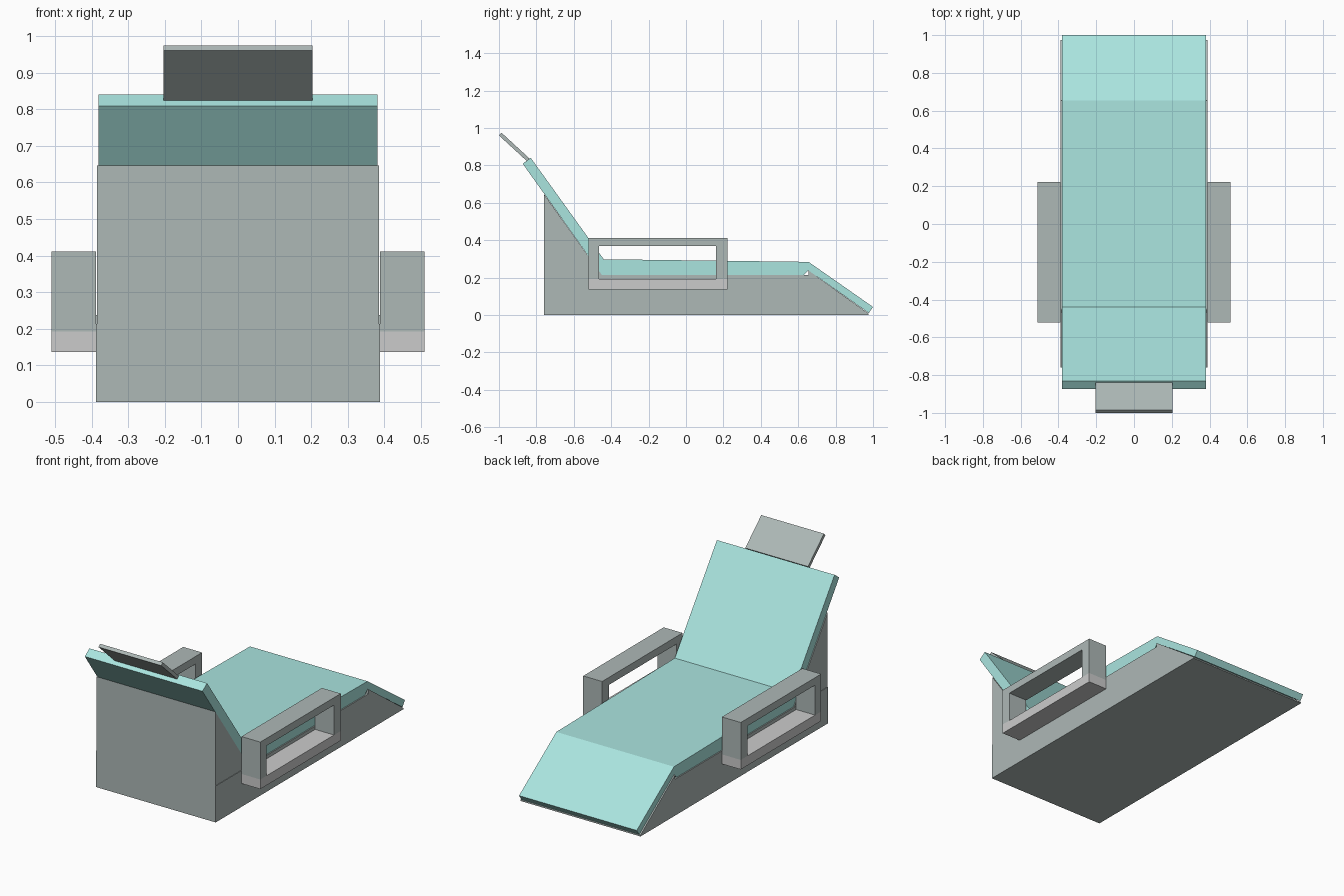
import bpy, bmesh

if "Cube" in bpy.data.objects:
    bpy.data.objects.remove(bpy.data.objects["Cube"])


def material(name, rgb):
    m = bpy.data.materials.new(name)
    m.diffuse_color = (*rgb, 1)
    m.use_nodes = True
    m.node_tree.nodes["Principled BSDF"].inputs["Base Color"].default_value = m.diffuse_color
    return m


teal = material("teal_fabric", (0.40, 0.78, 0.74))
grey = material("dark_grey", (0.42, 0.48, 0.47))


def extrude(name, profile, x0, x1, mat=None):
    """Extrude a (y, z) side profile from x0 to x1."""
    bm = bmesh.new()
    face = bm.faces.new([bm.verts.new((x0, y, z)) for y, z in profile])
    new = bmesh.ops.extrude_face_region(bm, geom=[face])["geom"]
    verts = [v for v in new if isinstance(v, bmesh.types.BMVert)]
    bmesh.ops.translate(bm, verts=verts, vec=(x1 - x0, 0, 0))
    bmesh.ops.recalc_face_normals(bm, faces=bm.faces)
    me = bpy.data.meshes.new(name)
    bm.to_mesh(me)
    bm.free()
    ob = bpy.data.objects.new(name, me)
    bpy.context.collection.objects.link(ob)
    if mat:
        me.materials.append(mat)
    return ob


def rect(y0, y1, z0, z1):
    return [(y0, z0), (y1, z0), (y1, z1), (y0, z1)]


# Base: low box, wedge behind the backrest, wedge under the leg rest
extrude("base", rect(-0.76, 0.655, 0, 0.213), -0.388, 0.388, grey)
extrude("back_support", [(-0.76, 0.213), (-0.449, 0.213), (-0.76, 0.647)],
        -0.385, 0.385, grey)
extrude("leg_support", [(0.655, 0), (0.975, 0), (0.975, 0.008), (0.655, 0.238)],
        -0.388, 0.388, grey)

# Cushion: backrest, seat and leg rest as one bent slab
extrude("cushion", [(-0.83, 0.84), (-0.44, 0.298), (0.655, 0.284), (1.0, 0.043),
                    (0.977, 0.01), (0.655, 0.238), (0.63, 0.213),
                    (-0.449, 0.213), (-0.873, 0.809)], -0.381, 0.381, teal)

# Headrest: thin tilted board
extrude("headrest", [(-1.0, 0.96), (-0.986, 0.974), (-0.838, 0.838),
                     (-0.852, 0.824)], -0.203, 0.203, grey)

# Armrests: U-shaped frame closed by a pale bottom rail, on both sides
for side, s in (("left", -1), ("right", 1)):
    frame = [(-0.522, 0.193), (-0.522, 0.412), (0.222, 0.412), (0.222, 0.193),
             (0.16, 0.193), (0.16, 0.368), (-0.465, 0.368), (-0.465, 0.193)]
    extrude(f"armrest_{side}", frame, s * 0.388, s * 0.51, grey)
    extrude(f"armrest_rail_{side}", rect(-0.522, 0.222, 0.137, 0.193),
            s * 0.388, s * 0.51)
